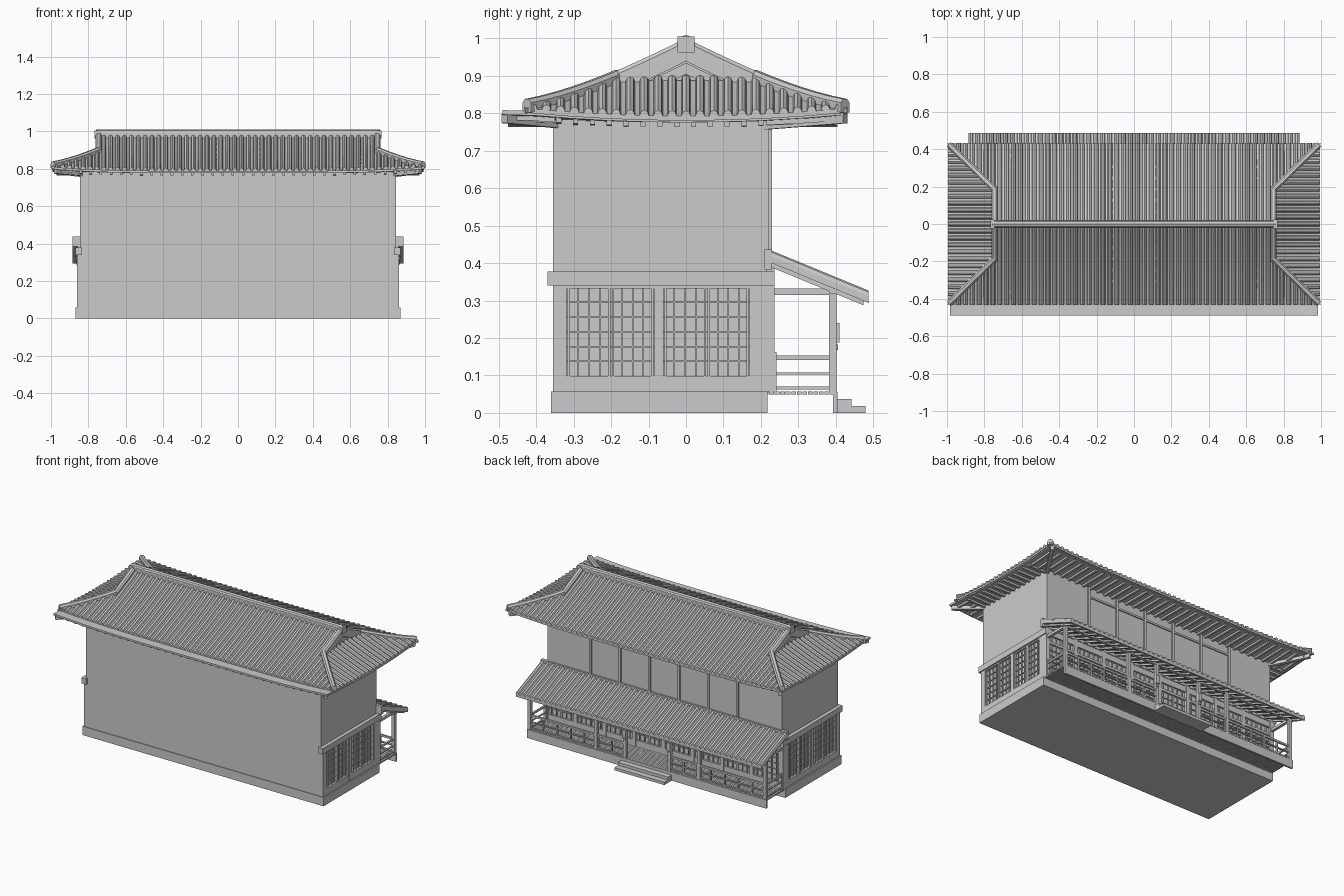
import bpy, bmesh, math
from mathutils import Vector as V

if "Cube" in bpy.data.objects:
    bpy.data.objects.remove(bpy.data.objects["Cube"])

PARTS = {}
def part(name):
    return PARTS.setdefault(name, bmesh.new())

def box(name, x0, x1, y0, y1, z0, z1):
    bm = part(name)
    v = [bm.verts.new((x, y, z)) for x in (x0, x1) for y in (y0, y1) for z in (z0, z1)]
    for f in ((0, 1, 3, 2), (4, 6, 7, 5), (0, 4, 5, 1), (2, 3, 7, 6), (0, 2, 6, 4), (1, 5, 7, 3)):
        bm.faces.new([v[i] for i in f])

def sbox(name, x0, x1, *r):
    # box mirrored to the left and right
    box(name, x0, x1, *r)
    box(name, -x1, -x0, *r)

def sweep(name, path, across, prof):
    # push a closed section (sideways, up) along a path
    bm = part(name)
    rings = [[bm.verts.new(p + across * a + V((0, 0, u))) for a, u in prof] for p in path]
    n = len(prof)
    for r, q in zip(rings, rings[1:]):
        for i in range(n):
            bm.faces.new((r[i], r[(i + 1) % n], q[(i + 1) % n], q[i]))
    bm.faces.new(rings[0])
    bm.faces.new(rings[-1][::-1])

def patch(name, f, nu, nv, t):
    # sheet of thickness t from a surface function f(u, v)
    bm = part(name)
    g = [[[bm.verts.new(f(i / nu, j / nv) - V((0, 0, d))) for j in range(nv + 1)]
          for i in range(nu + 1)] for d in (0, t)]
    for k in (0, 1):
        for i in range(nu):
            for j in range(nv):
                bm.faces.new((g[k][i][j], g[k][i + 1][j], g[k][i + 1][j + 1], g[k][i][j + 1]))
    for j in range(nv):
        for i in (0, nu):
            bm.faces.new((g[0][i][j], g[0][i][j + 1], g[1][i][j + 1], g[1][i][j]))
    for i in range(nu):
        for j in (0, nv):
            bm.faces.new((g[0][i][j], g[0][i + 1][j], g[1][i + 1][j], g[1][i][j]))

def lerp(a, b, t):
    return a + (b - a) * t

X, Y = V((1, 0, 0)), V((0, 1, 0))
R = 0.0125
TILE = [(R * math.cos(math.pi * k / 4), R * 1.2 * math.sin(math.pi * k / 4)) for k in range(5)]

# Plinth and main walls
box("plinth", -.868, .868, -.36, .218, 0, .057)
box("main_walls", -.845, .845, -.355, .22, .05, .785)

# Side walls: timber frame, lattice windows and moulding
for y0, y1 in ((-.355, -.318), (-.085, -.06), (.17, .207), (.207, .236)):
    sbox("side_posts", .84, .862, y0, y1, .057, .342)
sbox("side_rails", .84, .860, -.355, .236, .057, .098)
sbox("side_rails", .84, .858, -.355, .236, .332, .342)
sbox("side_moulding", .835, .868, -.37, .236, .34, .378)
for y0, y1 in ((-.318, -.2), (-.2, -.085), (-.06, .056), (.056, .17)):
    for y in (y0 + .002, y1 - .008):
        sbox("side_lattice", .84, .857, y, y + .006, .098, .335)
    for k in range(1, 4):
        y = lerp(y0, y1, k / 4)
        sbox("side_lattice", .84, .852, y - .002, y + .002, .098, .335)
    for k in range(1, 6):
        z = lerp(.098, .335, k / 6)
        sbox("side_lattice", .84, .852, y0, y1, z - .002, z + .002)

# Back ground-floor wall: posts, rails and lattice screens
N = 8
edges = [lerp(-.845, .845, k / N) for k in range(N + 1)]
for x in edges:
    box("back_posts", x - .013, x + .013, .215, .236, .057, .385)
for z0, z1 in ((.057, .098), (.285, .3), (.34, .378)):
    box("back_rails", -.845, .845, .215, .233, z0, z1)
for x0, x1 in zip(edges, edges[1:]):
    for k in range(1, 6):
        x = lerp(x0, x1, k / 6)
        w = .005 if k == 3 else .002
        box("back_lattice", x - w, x + w, .215, .228, .098, .34)
    for k in range(1, 5):
        z = lerp(.098, .285, k / 5)
        box("back_lattice", x0, x1, .215, .227, z - .002, z + .002)

# Upper windows
for k in range(6):
    x = lerp(-.53, .53, k / 5)
    box("upper_window_frame", x - .007, x + .007, .215, .23, .42, .775)
for z in (.43, .715):
    box("upper_window_frame", -.53, .53, .215, .227, z - .006, z + .006)

# Porch deck, skirt and steps
for k in range(12):
    y = .222 + k * .0148
    box("deck_planks", -.862, .862, y, y + .0125, .049, .057)
box("porch_skirt", -.862, .862, .393, .405, 0, .056)
box("steps", -.18, .18, .40, .442, 0, .037)
box("steps", -.18, .18, .43, .48, 0, .018)

# Porch posts, beams and entrance lamps
for x in (.848, .37, .16):
    sbox("porch_posts", x - .011, x + .011, .382, .402, .05, .34)
sbox("porch_tie_beams", .838, .856, .23, .395, .315, .332)
box("porch_beam", -.87, .87, .383, .4, .318, .342)
sbox("entrance_lamps", .148, .172, .40, .41, .188, .24)
sbox("entrance_lamps", .152, .168, .388, .406, .168, .182)

# Porch railings: open in the middle
for z, h in ((.147, .006), (.105, .003), (.066, .004)):
    sbox("railing", .16, .85, .386, .398, z - h, z + h)
    sbox("railing", .843, .853, .23, .39, z - h, z + h)
for k in range(1, 7):
    x = lerp(.16, .85, k / 7)
    sbox("railing", x - .004, x + .004, .387, .397, .057, .147)
sbox("railing", .838, .858, .228, .242, .057, .162)

# Porch roof
def porch(x, t):
    return V((x, lerp(.225, .487, t), lerp(.42, .312, t)))
patch("porch_roof", lambda u, v: porch(lerp(-.885, .885, u), v), 1, 1, .018)
for k in range(48):
    x = lerp(-.873, .873, k / 47)
    sweep("porch_tiles", [porch(x, 0), porch(x, 1)], X, TILE)
box("porch_flashing", -.885, .885, .21, .23, .383, .437)
for k in range(30):
    x = lerp(-.86, .86, k / 29)
    sweep("porch_rafters", [porch(x, 0), porch(x, .95)], X, [(-.006, -.03), (.006, -.03), (.006, -.015), (-.006, -.015)])

# Main roof surface: concave slopes with lifted corners
def lift(x, y):
    return .022 * min(abs(x), 1) ** 4 * min(abs(y) / .43, 1) ** 2
def h(d):
    return .975 - .5 * d + .163 * d * d
def slope(x, y):
    return V((x, y, h(abs(y)) + lift(x, y)))
def side(x, y):
    return V((x, y, h(.19 + (abs(x) - .75) * .96) + lift(x, y)))
def y_hip(x):
    return 0 if abs(x) <= .75 else .19 + (abs(x) - .75) * .96
def x_hip(y):
    return .745 if abs(y) < .19 else .75 + (abs(y) - .19) / .96

for s in (1, -1):
    patch("roof_slopes", lambda u, v: slope(lerp(-.75, .75, u), s * lerp(0, .43, v)), 20, 8, .012)
    for e in (1, -1):
        def corner(u, v):
            x = e * lerp(.75, 1, u)
            return slope(x, s * lerp(y_hip(x) if u else .19, .43, v))
        patch("roof_slopes", corner, 6, 4, .012)
    def end(u, v):
        y = lerp(-.43, .43, u)
        return side(s * lerp(x_hip(y), .992, v), y)
    patch("roof_ends", end, 24, 5, .012)
    # barrel tiles
    for k in range(54):
        x = lerp(-.975, .975, k / 53)
        sweep("roof_tiles", [slope(x, s * lerp(y_hip(x), .432, i / 7)) for i in range(8)], X, TILE)
    for k in range(23):
        y = lerp(-.41, .41, k / 22)
        sweep("roof_end_tiles", [side(s * lerp(x_hip(y), .994, i / 5), y) for i in range(6)], Y, TILE)

# Hips, gable ends and descending ridges
RIDGE = [(-.016, -.01), (.016, -.01), (.016, .016), (.008, .026), (-.008, .026), (-.016, .016)]
BOARD = [(-.008, -.03), (.008, -.03), (.008, .0), (-.008, .0)]
for e in (1, -1):
    for s in (1, -1):
        hip = [slope(e * lerp(.745, .99, i / 6), s * lerp(.185, .425, i / 6)) for i in range(7)]
        sweep("hip_ridges", hip, V((s, -e, 0)).normalized(), RIDGE)
        rake = [V((e * .745, s * .2 * i / 5, h(.2 * i / 5))) for i in range(6)]
        sweep("gable_ridges", rake, X, RIDGE)
        sweep("gable_boards", [p + V((e * .004, 0, -.006)) for p in rake], X, BOARD)
        sweep("gable_boards", [p + V((-e * .006, 0, -.04)) for p in rake[:4]], X, BOARD)
    tri = [(-.19, -.01), (.19, -.01), (.1, .04), (0, .085), (-.1, .04)]
    sweep("gable_walls", [V((e * .725, 0, .885)), V((e * .737, 0, .885))], Y, tri)

# Main ridge
box("main_ridge", -.757, .757, -.02, .02, .955, .995)
sweep("main_ridge", [V((-.76, 0, .993)), V((.76, 0, .993))], Y, [(a * 1.5, u * 1.1) for a, u in TILE])
sbox("ridge_ends", .745, .767, -.023, .023, .962, 1.005)

# Eave soffit (deeper at the front) and rafters
def eave(x, y):
    return V((x, y, .788 + lift(x, y)))
patch("eave_soffit", lambda u, v: eave(lerp(-.985, .985, u), lerp(-.49, .42, v)), 20, 10, .012)
RAFTER = [(-.007, -.024), (.007, -.024), (.007, -.01), (-.007, -.01)]
for k in range(36):
    x = lerp(-.95, .95, k / 35)
    sweep("rafters", [eave(x, y) for y in (-.475, -.42, -.35)], X, RAFTER)
    sweep("rafters", [eave(x, y) for y in (.215, .32, .405)], X, RAFTER)
for k in range(13):
    y = lerp(-.34, .2, k / 12)
    for e in (1, -1):
        sweep("side_rafters", [eave(e * x, y) for x in (.84, .91, .97)], Y, RAFTER)
for e in (1, -1):
    for yi, yo in ((-.35, -.485), (.215, .425)):
        d = V((e * .14, yo - yi, 0)).normalized()
        sweep("corner_beams", [eave(e * .84, yi), eave(e * .975, yo)], V((-d.y, d.x, 0)),
              [(-.011, -.034), (.011, -.034), (.011, -.008), (-.011, -.008)])

# Turn every part into an object
for name, bm in PARTS.items():
    bmesh.ops.recalc_face_normals(bm, faces=bm.faces[:])
    me = bpy.data.meshes.new(name)
    bm.to_mesh(me)
    bm.free()
    bpy.context.collection.objects.link(bpy.data.objects.new(name, me))
